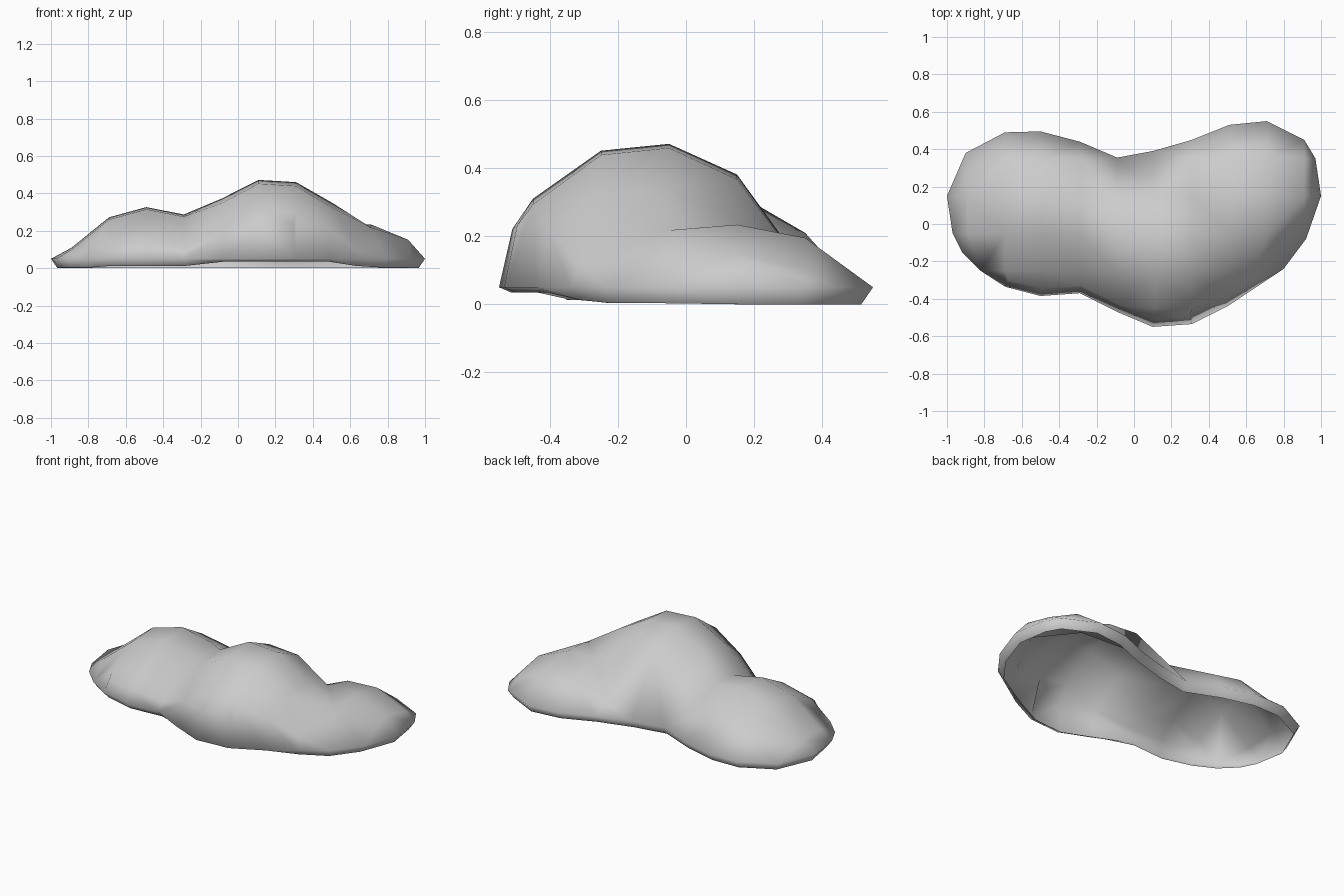
import bpy, bmesh, math
from mathutils import Vector
from mathutils.geometry import delaunay_2d_cdt

if "Cube" in bpy.data.objects:
    bpy.data.objects.remove(bpy.data.objects["Cube"])

# Plan outline, counter-clockwise
OUTLINE = [(1, .15), (.97, .35), (.91, .45), (.71, .55), (.51, .53), (.31, .45), (.1, .39),
           (-.09, .355), (-.29, .44), (-.5, .495), (-.69, .49), (-.9, .38), (-1, .15),
           (-.97, -.05), (-.92, -.15), (-.82, -.25), (-.69, -.335), (-.5, -.385),
           (-.29, -.37), (-.09, -.47), (.1, -.55), (.31, -.535), (.5, -.44),
           (.65, -.34), (.8, -.24), (.92, -.08)]
outline = [Vector(p) for p in OUTLINE]
N = len(outline)

# Mounds: centre x, y, radius left, right, front, back, height, roundness
MOUNDS = [(-.5, .08, .46, .6, .52, .43, .285, 1.15),
          (.18, -.11, .44, .49, .46, .45, .433, .6),
          (.64, .12, .4, .36, .5, .45, .19, .75)]


def height(x, y):
    hs = []
    for cx, cy, rl, rr, rf, rb, h, p in MOUNDS:
        dx = (x - cx) / (rl if x < cx else rr)
        dy = (y - cy) / (rf if y < cy else rb)
        hs.append(h * max(0, 1 - dx * dx - dy * dy) ** p)
    return .05 + max(.05, sum(h ** 10 for h in hs) ** .1)


def inset(d):
    ring = []
    for i, p in enumerate(outline):
        t = outline[(i + 1) % N] - outline[i - 1]
        ring.append(p + Vector((-t.y, t.x)).normalized() * d)
    return ring


def edge_distance(p):
    best = 9
    for i, a in enumerate(outline):
        d = outline[(i + 1) % N] - a
        t = min(1, max(0, (p - a).dot(d) / d.dot(d)))
        best = min(best, (p - a - d * t).length)
    return best


def inside(p):
    hit = False
    for i, a in enumerate(outline):
        b = outline[i - 1]
        if (a.y > p.y) != (b.y > p.y) and p.x < (b.x - a.x) * (p.y - a.y) / (b.y - a.y) + a.x:
            hit = not hit
    return hit


# Upper surface: rim, steep front shoulder and a coarse regular grid
shoulder = [p for p in inset(.04) if p.y < -.28 and -.75 < p.x < .7]
points = outline + shoulder
for i in range(10):
    for j in range(6):
        p = Vector((-.89 + .2 * i, -.45 + .2 * j))
        if inside(p) and edge_distance(p) > .05 and all((p - s).length > .04 for s in shoulder):
            points.append(p)
edges = [(i, (i + 1) % N) for i in range(N)]
verts2d, _, faces, orig, _, _ = delaunay_2d_cdt(points, edges, [], 1, 1e-5)

bm = bmesh.new()
verts = []
for p, src in zip(verts2d, orig):
    z = .05 if any(s < N for s in src) else height(p.x, p.y)
    verts.append(bm.verts.new((p.x, p.y, z)))
for f in faces:
    bm.faces.new([verts[i] for i in f])

# Lip turned in under the rim, raised at the front
rim = {s: v for v, src in zip(verts, orig) for s in src if s < N}
lip = [bm.verts.new((p.x, p.y, .035 if p.y < -.4 else .012 if p.y < -.3 else .003 if p.y < 0 else 0))
       for p in inset(.035)]
for i in range(N):
    k = (i + 1) % N
    bm.faces.new((rim[i], lip[i], lip[k], rim[k]))
bmesh.ops.recalc_face_normals(bm, faces=bm.faces)
if sum(f.normal.z * f.calc_area() for f in bm.faces) < 0:
    bmesh.ops.reverse_faces(bm, faces=bm.faces)

mesh = bpy.data.meshes.new("mound_shell")
bm.to_mesh(mesh)
bm.free()
shell = bpy.data.objects.new("mound_shell", mesh)
bpy.context.collection.objects.link(shell)
bpy.context.view_layer.objects.active = shell
shell.select_set(True)
bpy.ops.object.shade_smooth()
